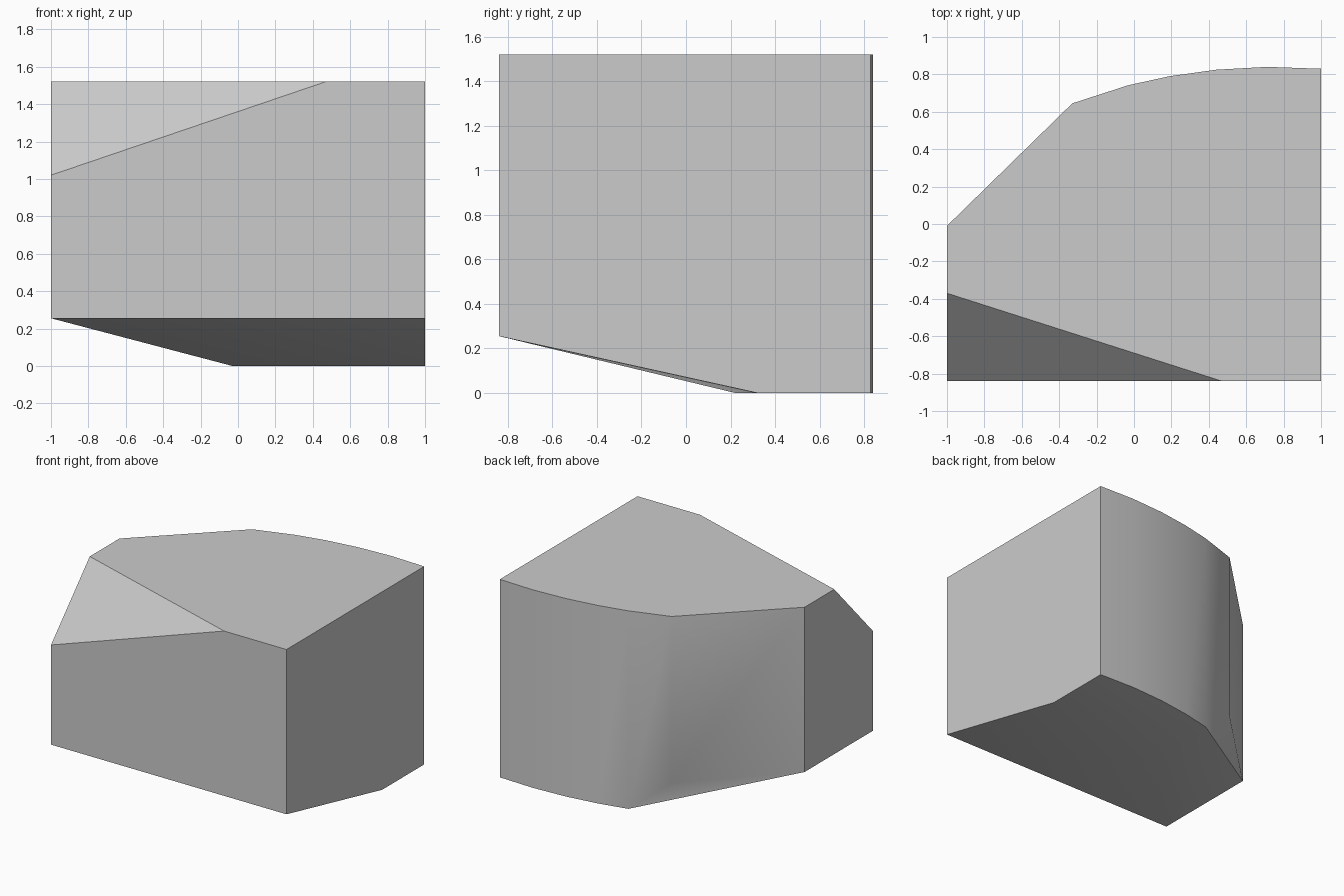
import bpy, bmesh, math

cube = bpy.data.objects.get("Cube")
if cube:
    bpy.data.objects.remove(cube, do_unlink=True)

TOP, SLOPE, FRONT = 1.52, 0.255, -0.84

# Single grey stone colour
grey = bpy.data.materials.new("stone_grey")
grey.use_nodes = True
colour = (0.6, 0.6, 0.6, 1)
grey.diffuse_color = colour
grey.node_tree.nodes["Principled BSDF"].inputs["Base Color"].default_value = colour

# Rounded back profile, from the left side to the point where the base lifts
back_arc = [(1, 0.83), (0.71, 0.84), (0.44, 0.825), (0.19, 0.79), (-0.03, 0.742)]
back_corner, side_corner = (-0.33, 0.645), (-1, -0.01)

points = []


def level(z, *outline):
    points.extend((x, y, z) for x, y in outline)


# Top face, with its front right corner sliced off
level(TOP, *back_arc, back_corner, side_corner, (-1, -0.37), (0.47, FRONT), (1, FRONT))
level(1.02, (-1, FRONT))
# Raised rim of the sloping underside
level(SLOPE, (1, FRONT), (-1, FRONT), side_corner)
level(0.243, back_corner)
# Flat patch the block rests on
level(0, *back_arc, (-0.03, 0.22), (1, 0.32))

# Wrap the corners into a solid and merge coplanar triangles
bm = bmesh.new()
for p in points:
    bm.verts.new(p)
bmesh.ops.convex_hull(bm, input=bm.verts[:])
bmesh.ops.dissolve_limit(bm, angle_limit=math.radians(0.5),
                         verts=bm.verts[:], edges=bm.edges[:])
bmesh.ops.recalc_face_normals(bm, faces=bm.faces[:])

mesh = bpy.data.meshes.new("cut_block")
bm.to_mesh(mesh)
bm.free()
mesh.materials.append(grey)
block = bpy.data.objects.new("cut_block", mesh)
bpy.context.collection.objects.link(block)

# Smooth the curved back, keep the cut edges sharp
bpy.ops.object.select_all(action="DESELECT")
block.select_set(True)
bpy.context.view_layer.objects.active = block
bpy.ops.object.shade_smooth_by_angle(angle=math.radians(40))
